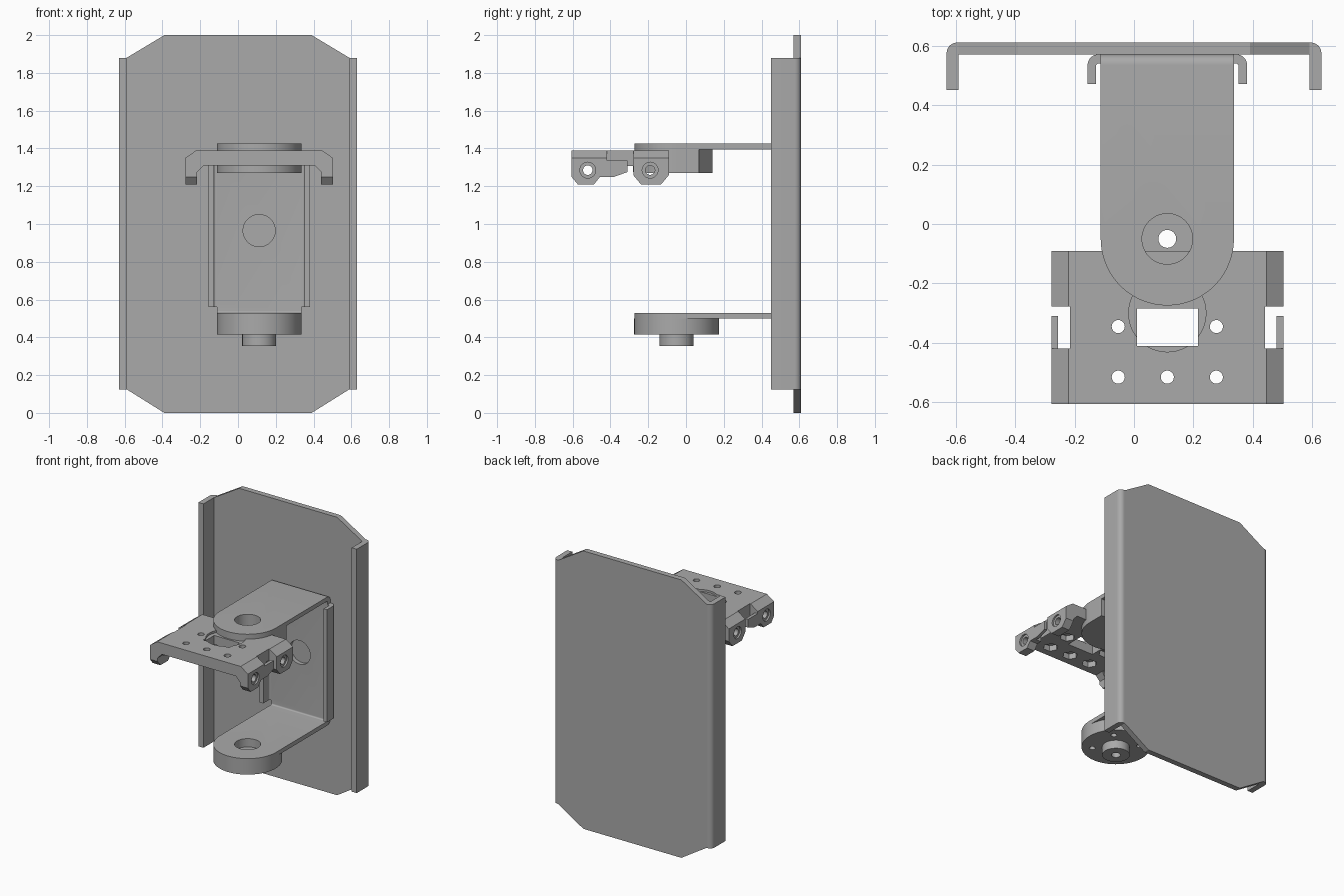
import bpy, bmesh, math
from mathutils import Vector

if "Cube" in bpy.data.objects:
    bpy.data.objects.remove(bpy.data.objects["Cube"])

grey = bpy.data.materials.new("plain_grey")
grey.use_nodes = True
grey.diffuse_color = (0.4, 0.4, 0.4, 1)
grey.node_tree.nodes["Principled BSDF"].inputs["Base Color"].default_value = (0.4, 0.4, 0.4, 1)

PX, PY = 0.112, -0.05      # pivot axis
HALF = 0.224               # half width of the bracket
parts = []


def prism(name, pts, axis, lo, hi, part=True):
    """Extrude a 2D outline along one axis."""
    place = {"X": lambda a, b, h: (h, a, b),
             "Y": lambda a, b, h: (a, h, b),
             "Z": lambda a, b, h: (a, b, h)}[axis]
    bm = bmesh.new()
    low = [bm.verts.new(place(a, b, lo)) for a, b in pts]
    high = [bm.verts.new(place(a, b, hi)) for a, b in pts]
    bm.faces.new(low)
    bm.faces.new(high)
    n = len(pts)
    for i in range(n):
        j = (i + 1) % n
        bm.faces.new((low[i], low[j], high[j], high[i]))
    bmesh.ops.recalc_face_normals(bm, faces=bm.faces)
    mesh = bpy.data.meshes.new(name)
    bm.to_mesh(mesh)
    bm.free()
    mesh.materials.append(grey)
    ob = bpy.data.objects.new(name, mesh)
    bpy.context.collection.objects.link(ob)
    if part:
        parts.append(ob)
    return ob


def circle(cx, cy, r, n=48, start=0.0, sweep=math.tau):
    steps = n if sweep == math.tau else n - 1
    return [(cx + r * math.cos(start + sweep * i / steps),
             cy + r * math.sin(start + sweep * i / steps)) for i in range(n)]


def rect(x0, x1, y0, y1):
    return [(x0, y0), (x1, y0), (x1, y1), (x0, y1)]


def fillet(pts, n=8):
    """Round right-angled corners given as (a, b, radius)."""
    out = []
    for i, p in enumerate(pts):
        c = Vector(p[:2])
        if len(p) < 3:
            out.append(tuple(c))
            continue
        d0 = (Vector(pts[i - 1][:2]) - c).normalized() * p[2]
        d1 = (Vector(pts[(i + 1) % len(pts)][:2]) - c).normalized() * p[2]
        for k in range(n + 1):
            t = math.pi / 2 * k / n
            out.append(tuple(c + d0 * (1 - math.sin(t)) + d1 * (1 - math.cos(t))))
    return out


def boolean(ob, pts, axis, lo, hi, operation="DIFFERENCE"):
    cutter = prism("cutter", pts, axis, lo, hi, part=False)
    cutter.hide_render = True
    mod = ob.modifiers.new("cut", "BOOLEAN")
    mod.object = cutter
    mod.operation = operation
    mod.solver = "EXACT"
    bpy.context.view_layer.objects.active = ob
    bpy.ops.object.modifier_apply(modifier=mod.name)
    bpy.data.objects.remove(cutter)


def mirror(pts, centre=0.0):
    return [(2 * centre - a, b) for a, b in pts]


# Back panel with clipped corners and folded side lips
prism("back_panel", [(-0.39, 0), (0.39, 0), (0.59, 0.125), (0.59, 1.88),
                     (0.39, 2), (-0.39, 2), (-0.59, 1.88), (-0.59, 0.125)], "Y", 0.57, 0.61)
lip = fillet([(0.59, 0.61), (0.63, 0.61, 0.035), (0.63, 0.45), (0.59, 0.45)])
prism("left_panel_lip", lip, "Z", 0.125, 1.88)
prism("right_panel_lip", mirror(lip), "Z", 0.125, 1.88)

# U-shaped bracket with two rounded tongues
bracket = prism("bracket", fillet([
    (-0.4, 1.425), (0.57, 1.425, 0.035), (0.57, 0.5, 0.035), (-0.4, 0.5), (-0.4, 0.53),
    (0.54, 0.53, 0.01), (0.54, 1.395, 0.01), (-0.4, 1.395)]), "X", PX - HALF, PX + HALF)
tongue = circle(PX, PY, HALF, 40, math.pi, math.pi) + [(PX + HALF, 0.7), (PX - HALF, 0.7)]
boolean(bracket, tongue, "Z", 0.3, 1.6, "INTERSECT")
boolean(bracket, circle(PX, PY, 0.085), "Z", 0.3, 1.6)
boolean(bracket, circle(PX, 0.965, 0.085), "Y", 0.4, 0.7)

# Folded stiffeners at the bracket sides
fold = fillet([(PX + HALF, 0.57), (0.38, 0.57, 0.035), (0.38, 0.47),
               (0.352, 0.47), (0.352, 0.54, 0.01), (PX + HALF, 0.54)])
prism("left_bracket_fold", fold, "Z", 0.56, 1.37)
prism("right_bracket_fold", mirror(fold, PX), "Z", 0.56, 1.37)

# Lower pivot disc and its boss
disc = prism("lower_pivot_disc", circle(PX, PY, HALF, 64), "Z", 0.415, 0.5)
boolean(disc, circle(PX, PY, 0.085), "Z", 0.47, 0.6)
boolean(disc, circle(PX, PY, 0.03), "Z", 0.3, 0.6)
for i in range(4):
    a = math.pi / 4 + i * math.pi / 2
    boolean(disc, circle(PX + 0.155 * math.cos(a), PY + 0.155 * math.sin(a), 0.02, 20),
            "Z", 0.4, 0.45)
boss = prism("lower_pivot_boss", circle(PX, PY, 0.09), "Z", 0.355, 0.415)
boolean(boss, circle(PX, PY, 0.03), "Z", 0.3, 0.5)

# Upper pivot block, flat at the back
block = prism("upper_pivot_block",
              circle(PX, PY, HALF, 40, math.pi, math.pi)
              + [(PX + HALF, 0.07), (PX + 0.195, 0.07), (PX + 0.09, 0.14),
                 (PX - 0.09, 0.14), (PX - 0.195, 0.07), (PX - HALF, 0.07)], "Z", 1.27, 1.395)
boolean(block, circle(PX, PY, 0.085), "Z", 1.34, 1.5)
boolean(block, circle(PX, PY, 0.03), "Z", 1.2, 1.5)

# Platform: front section trimmed by the side outline
half = [(0.445, 1.39), (0.502, 1.35), (0.502, 1.21), (0.44, 1.21), (0.44, 1.275), (0.405, 1.31)]
platform = prism("platform", half + mirror(half, PX)[::-1], "Y", -0.605, -0.09)
boolean(platform, [
    (-0.7, 1.5), (0, 1.5), (-0.09, 1.26), (-0.14, 1.2), (-0.23, 1.2), (-0.28, 1.26),
    (-0.28, 1.308), (-0.31, 1.308), (-0.31, 1.275), (-0.38, 1.25), (-0.455, 1.25),
    (-0.495, 1.2), (-0.565, 1.2), (-0.606, 1.25)], "X", -1, 1, "INTERSECT")

# Side notches leaving a low tab between the legs
for flip in (False, True):
    for box, low in ((rect(0.44, 0.6, -0.31, -0.277), 1.1),
                     (rect(0.44, 0.48, -0.418, -0.305), 1.1),
                     (rect(0.47, 0.6, -0.418, -0.305), 1.335)):
        boolean(platform, mirror(box, PX) if flip else box, "Z", low, 1.5)

# Leg holes, window, shallow round seat, screw holes with hexagonal nut pockets
for y in (-0.52, -0.19):
    boolean(platform, circle(y, 1.285, 0.025, 32), "X", -1, 1)
    for x0, x1 in ((0.49, 0.6), (-0.4, PX - 0.378)):
        boolean(platform, circle(y, 1.285, 0.042, 32), "X", x0, x1)
boolean(platform, circle(PX, -0.3, 0.13), "Z", 1.375, 1.5)
boolean(platform, rect(0.01, 0.215, -0.41, -0.285), "Z", 1.1, 1.5)
for x in (PX - 0.165, PX, PX + 0.165):
    for y in (-0.345, -0.515):
        if x == PX and y > -0.4:
            continue
        boolean(platform, circle(x, y, 0.022, 32), "Z", 1.1, 1.5)
        boolean(platform, circle(x, y, 0.05, 6), "Z", 1.1, 1.35)

# Smooth the round surfaces, keep edges sharp
bpy.ops.object.select_all(action="DESELECT")
for ob in parts:
    ob.select_set(True)
bpy.context.view_layer.objects.active = parts[0]
bpy.ops.object.shade_smooth_by_angle(angle=math.radians(30))
